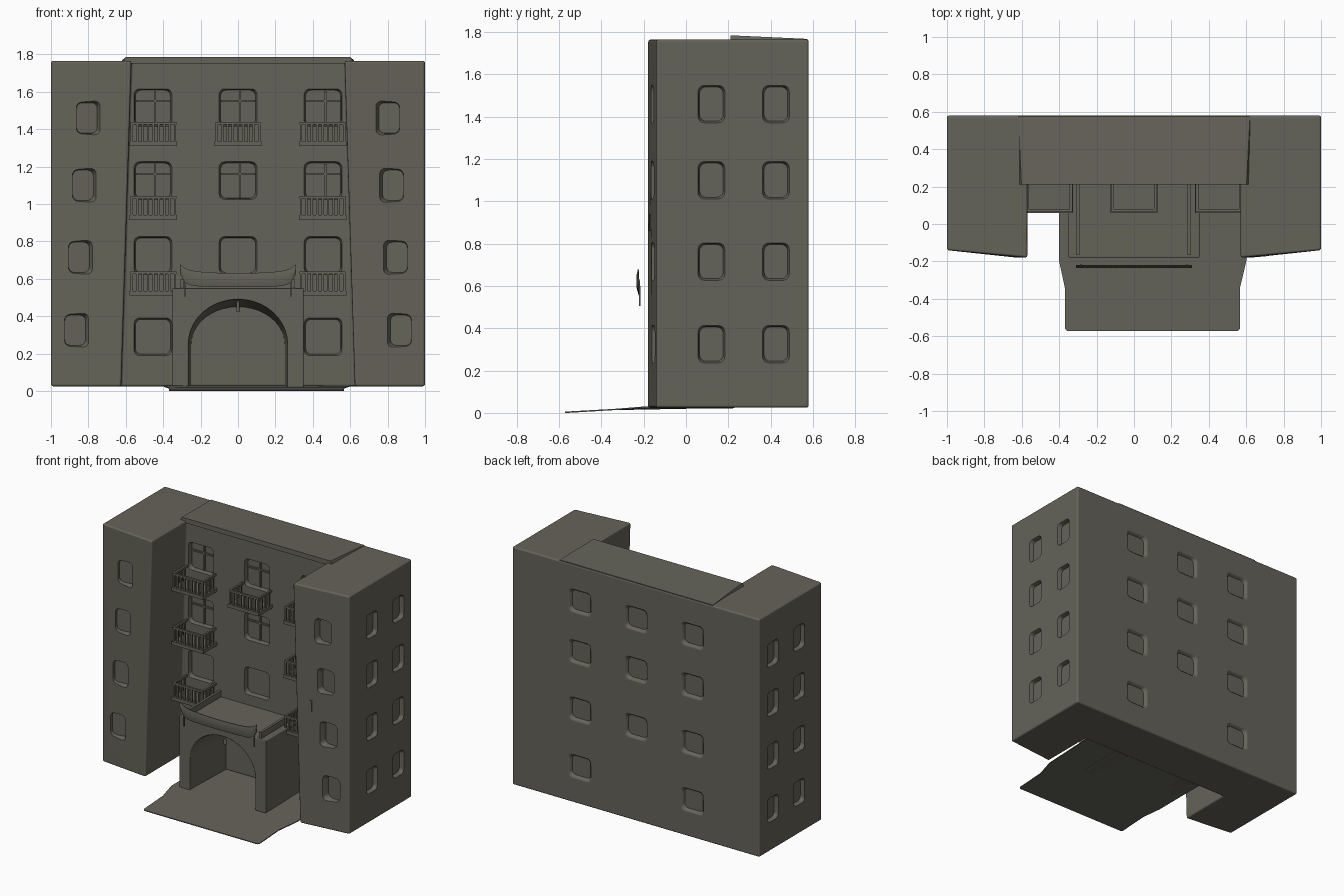
import bpy, bmesh, math
from mathutils import Vector

if "Cube" in bpy.data.objects:
    bpy.data.objects.remove(bpy.data.objects["Cube"], do_unlink=True)

stone = bpy.data.materials.new("grey_olive_stone")
stone.use_nodes = True
COLOUR = (0.13, 0.125, 0.1, 1)
stone.diffuse_color = COLOUR
stone.node_tree.nodes["Principled BSDF"].inputs["Base Color"].default_value = COLOUR


def loft(bm, loops):
    """Join equal-length closed loops into a capped solid."""
    rings = [[bm.verts.new(p) for p in loop] for loop in loops]
    n = len(rings[0])
    for a, b in zip(rings, rings[1:]):
        for i in range(n):
            j = (i + 1) % n
            bm.faces.new((a[i], a[j], b[j], b[i]))
    bm.faces.new(rings[0][::-1])
    bm.faces.new(rings[-1])


def box(bm, x0, x1, y0, y1, z0, z1):
    loft(bm, [[(x0, y0, z), (x1, y0, z), (x1, y1, z), (x0, y1, z)] for z in (z0, z1)])


def finish(bm, name):
    bmesh.ops.recalc_face_normals(bm, faces=bm.faces)
    mesh = bpy.data.meshes.new(name)
    bm.to_mesh(mesh)
    bm.free()
    mesh.materials.append(stone)
    obj = bpy.data.objects.new(name, mesh)
    bpy.context.collection.objects.link(obj)
    return obj


def activate(obj):
    bpy.ops.object.select_all(action='DESELECT')
    obj.select_set(True)
    bpy.context.view_layer.objects.active = obj


def soften(obj, width):
    """Add a rounded edge and apply it."""
    activate(obj)
    mod = obj.modifiers.new("round_edges", 'BEVEL')
    mod.width, mod.segments, mod.limit_method = width, 3, 'ANGLE'
    bpy.ops.object.modifier_apply(modifier=mod.name)


def smooth(obj):
    activate(obj)
    bpy.ops.object.shade_smooth_by_angle(angle=math.radians(40))
    obj.modifiers.new("even_normals", 'WEIGHTED_NORMAL').keep_sharp = True


def rounded_rect(w, h, r):
    pts = []
    for k, (sx, sz) in enumerate(((1, 1), (-1, 1), (-1, -1), (1, -1))):
        for i in range(5):
            a = math.pi / 2 * (k + i / 4)
            pts.append((sx * (w / 2 - r) + r * math.cos(a), sz * (h / 2 - r) + r * math.sin(a)))
    return pts


def window_cutter(bm, centre, outward, w, h, depth, lip):
    """Rounded window hollow with a softened rim."""
    c, n = Vector(centre), Vector(outward).normalized()
    u = Vector((0, 0, 1)).cross(n)
    loops = []
    for d, grow in ((0.02, lip * 2), (0, lip), (-depth * 0.3, lip * 0.3), (-depth, -lip * 0.3)):
        loops.append([c + u * a + Vector((0, 0, b)) + n * d
                      for a, b in rounded_rect(w + grow, h + grow, 0.03)])
    loft(bm, loops)


# Main building: U-shaped plan with wing walls that lean inward
def plan(inner, z):
    half = [(inner, 0.22), (inner, -0.18), (1, -0.14), (1, 0.58)]
    return [(x, y, z) for x, y in half] + [(-x, y, z) for x, y in half[::-1]]


bm = bmesh.new()
loft(bm, [plan(0.625, 0.025), plan(0.57, 1.765)])
building = finish(bm, "building")
soften(building, 0.012)

# Window hollows on every side
ROWS = (1.46, 1.10, 0.715, 0.325)
COURT_ROWS = (1.515, 1.125, 0.725, 0.29)
BACK_ROWS = (1.5, 1.13, 0.71, 0.29)
bm = bmesh.new()
for i in range(4):
    for s in (-1, 1):
        x = 0.805 + 0.021 * i
        front_y = -0.14 - 0.04 * (1 - x) / 0.4
        window_cutter(bm, (s * x, front_y, ROWS[i]), (-s * 0.1, -1, 0), 0.115, 0.165, 0.03, 0.012)
        for y in (0.12, 0.425):
            window_cutter(bm, (s, y, ROWS[i]), (s, 0, 0), 0.115, 0.165, 0.03, 0.012)
    for x in (-0.455, 0, 0.455):
        if x or i < 3:
            window_cutter(bm, (x, 0.22, COURT_ROWS[i]), (0, -1, 0), 0.19, 0.19, 0.03, 0.012)
            window_cutter(bm, (x, 0.58, BACK_ROWS[i]), (0, 1, 0), 0.16, 0.15, 0.025, 0.03)
cutter = finish(bm, "window_cutter")
cutter.hide_render = True
activate(building)
cut = building.modifiers.new("windows", 'BOOLEAN')
cut.operation, cut.object, cut.solver = 'DIFFERENCE', cutter, 'EXACT'
bpy.ops.object.modifier_apply(modifier=cut.name)
bpy.data.objects.remove(cutter, do_unlink=True)
smooth(building)

# Sloped roof over the middle section
bm = bmesh.new()
loft(bm, [[(x, 0.21, 1.75), (x, 0.575, 1.75), (x, 0.575, 1.768), (x * 0.97, 0.21, 1.785)]
          for x in (-0.62, 0.62)])
finish(bm, "middle_roof")

# Casement bars in the upper courtyard windows
bm = bmesh.new()
for x in (-0.455, 0, 0.455):
    for z in COURT_ROWS[:2]:
        box(bm, x + 0.005, x + 0.017, 0.238, 0.255, z - 0.09, z + 0.09)
        box(bm, x - 0.09, x + 0.09, 0.238, 0.255, z + 0.03, z + 0.04)
finish(bm, "window_bars")

# Forecourt sheet, sloping down toward the front
bm = bmesh.new()
edge = [(-0.4, 0.23, 0.03), (-0.4, -0.2, 0.03), (-0.37, -0.34, 0.019), (-0.37, -0.56, 0.006),
        (-0.355, -0.573, 0.006), (0.555, -0.573, 0.006), (0.567, -0.56, 0.006),
        (0.567, -0.34, 0.019), (0.6, -0.2, 0.03), (0.62, 0.23, 0.03)]
loft(bm, [[(x, y, z - t) for x, y, z in edge] for t in (0.006, 0)])
finish(bm, "forecourt")


# Entrance porch with an arched passage whose ceiling drops inward
def porch_outline(y, half, top):
    spring = 0.25
    arch = [(half * math.cos(math.pi * i / 20), spring + (top - spring) * math.sin(math.pi * i / 20))
            for i in range(21)]
    pts = [(0.35, 0.02), (0.35, 0.55), (-0.35, 0.55), (-0.35, 0.02), (-half, 0.02)]
    return [(x, y, z) for x, z in pts + arch[::-1] + [(half, 0.02)]]


bm = bmesh.new()
loft(bm, [porch_outline(-0.18, 0.265, 0.49), porch_outline(0.225, 0.25, 0.45)])
porch = finish(bm, "porch")
soften(porch, 0.006)
smooth(porch)

# Low rails on the porch roof
bm = bmesh.new()
for x in (-0.3, 0.295):
    box(bm, x - 0.009, x + 0.009, -0.165, 0.225, 0.545, 0.595)
finish(bm, "porch_rails")

# Small lamp hanging under the arch
bm = bmesh.new()
bmesh.ops.create_cone(bm, cap_ends=True, segments=10, radius1=0.012, radius2=0.006, depth=0.06)
bmesh.ops.translate(bm, verts=bm.verts, vec=(0, -0.15, 0.455))
smooth(finish(bm, "arch_lamp"))

# Sagging banner in front of the porch, with thin hanging cords
bm = bmesh.new()
sections = []
for i in range(25):
    t = i / 12 - 1
    x = 0.31 * t
    top = 0.63 + 0.018 * t ** 2 + 0.03 * t ** 10
    low = 0.555 + 0.01 * t ** 2 + 0.06 * t ** 14
    mid = (top + low) / 2
    sections.append([(x, -0.224, low), (x, -0.234, mid), (x, -0.228, top),
                     (x, -0.222, top), (x, -0.228, mid), (x, -0.218, low)])
loft(bm, sections)
smooth(finish(bm, "banner"))
bm = bmesh.new()
for x in (-0.285, 0.285):
    box(bm, x - 0.004, x + 0.004, -0.222, -0.214, 0.505, 0.6)
finish(bm, "banner_cords")


# Balconies with open railings
def balcony(name, x0, x1, z):
    bm = bmesh.new()
    y0, y1, r = 0.065, 0.225, 0.006
    box(bm, x0 - 0.005, x1 + 0.005, y0 - 0.005, y1, z, z + 0.025)
    rail = z + 0.115
    box(bm, x0, x1, y0, y0 + 0.014, rail, rail + 0.014)
    for x in (x0, x1 - 0.014):
        box(bm, x, x + 0.014, y0, y1, rail, rail + 0.014)
    posts = [(x0 + 0.007 + (x1 - x0 - 0.014) * i / 8, y0 + 0.007) for i in range(9)]
    posts += [(x, y0 + 0.007 + 0.04 * i) for i in range(1, 4) for x in (x0 + 0.007, x1 - 0.007)]
    for x, y in posts:
        box(bm, x - r, x + r, y - r, y + r, z + 0.02, rail + 0.005)
    finish(bm, name)


for floor, z in (("lower", 0.51), ("middle", 0.915), ("upper", 1.31)):
    balcony(floor + "_right_balcony", -0.575, -0.33, z)
    balcony(floor + "_left_balcony", 0.33, 0.575, z)
balcony("upper_centre_balcony", -0.12, 0.12, 1.31)

# Small plaque on the left wing
bm = bmesh.new()
outline = [(0.665, 0.86), (0.715, 0.86), (0.715, 0.94), (0.69, 0.94), (0.69, 0.915), (0.665, 0.895)]
loft(bm, [[(x, -0.135 - 0.1 * (1 - x) - d, z) for x, z in outline] for d in (0, 0.008)])
finish(bm, "wall_plaque")
